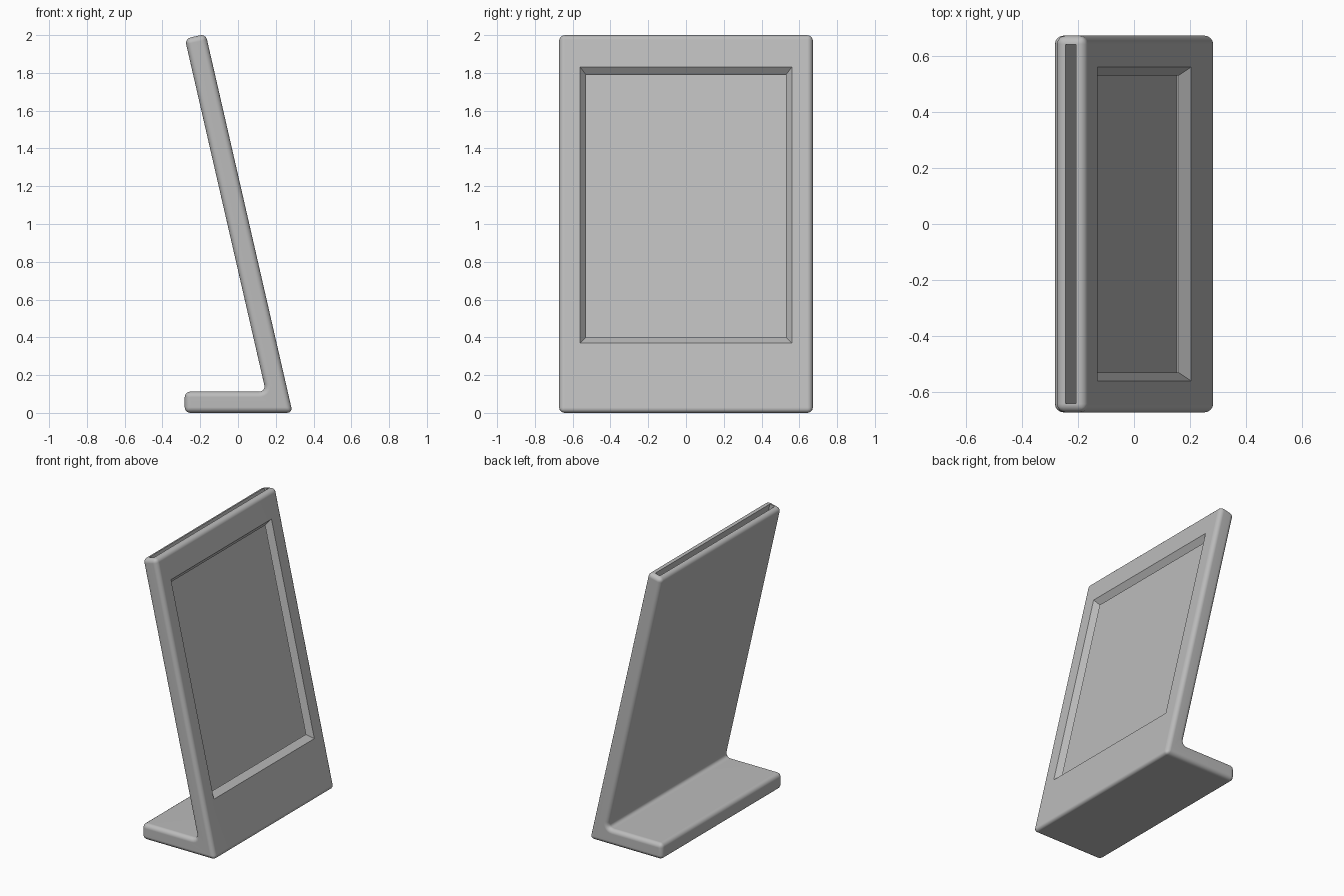
import bpy, bmesh
from mathutils import Vector

cube = bpy.data.objects.get("Cube")
if cube:
    bpy.data.objects.remove(cube, do_unlink=True)

HALF_WIDTH = 0.672
BASE = Vector((0.289, 0, 0))               # lower front corner of the panel
UP = Vector((-0.2235, 0, 0.9747))          # along the leaning panel
OUT = Vector((0.9747, 0, 0.2235))          # panel normal
THICK, LENGTH, FOOT = 0.113, 2.058, 0.113
WALL = THICK / 3                           # front wall, card slot and back wall
FILLET, STEPS = 0.04, 6

grey = bpy.data.materials.new("grey plastic")
grey.use_nodes = True
GREY = (0.5, 0.5, 0.5, 1)
grey.diffuse_color = GREY
grey.node_tree.nodes["Principled BSDF"].inputs["Base Color"].default_value = GREY


def on_panel(y, along, depth):
    """Point at a distance up the panel and a depth behind its face."""
    return BASE + UP * along - OUT * depth + Vector((0, y, 0))


def prism(name, ring_a, ring_b):
    """Closed solid joining two matching rings of points."""
    bm = bmesh.new()
    a = [bm.verts.new(p) for p in ring_a]
    b = [bm.verts.new(p) for p in ring_b]
    bm.faces.new(a)
    bm.faces.new(b[::-1])
    for i in range(len(a)):
        j = (i + 1) % len(a)
        bm.faces.new((a[i], b[i], b[j], a[j]))
    bmesh.ops.recalc_face_normals(bm, faces=bm.faces)
    mesh = bpy.data.meshes.new(name)
    bm.to_mesh(mesh)
    bm.free()
    mesh.materials.append(grey)
    obj = bpy.data.objects.new(name, mesh)
    bpy.context.collection.objects.link(obj)
    return obj


def panel_rect(half, low, high, depth):
    return [on_panel(y, s, depth) for y, s in
            ((-half, low), (half, low), (half, high), (-half, high))]


# Leaning panel and foot as one L-shaped profile with a filleted inner corner
top_back = on_panel(0, LENGTH, THICK)
inner = top_back - UP * ((top_back.z - FOOT) / UP.z)
start, end = inner + UP * FILLET, inner - Vector((FILLET, 0, 0))
fillet = [start.lerp(inner, t).lerp(inner.lerp(end, t), t)
          for t in (i / STEPS for i in range(STEPS + 1))]
profile = [BASE, on_panel(0, LENGTH, 0), top_back, *fillet,
           Vector((-0.282, 0, FOOT)), Vector((-0.282, 0, 0))]
side = Vector((0, HALF_WIDTH, 0))
stand = prism("photo_stand", [p - side for p in profile], [p + side for p in profile])

bevel = stand.modifiers.new("rounded edges", "BEVEL")
bevel.width = 0.03
bevel.segments = 4
bevel.limit_method = "ANGLE"
bevel.use_clamp_overlap = False

# Deep card slot, open at the top edge
slot = prism("slot_cutter", panel_rect(0.64, 0.28, LENGTH + 0.1, WALL),
             panel_rect(0.64, 0.28, LENGTH + 0.1, 2 * WALL))
# Window with sloping sides, cut through the front wall into the slot
window = prism("window_cutter", panel_rect(0.568, 0.37, 1.887, -0.01),
               panel_rect(0.52, 0.431, 1.834, 0.05))

for cutter in (slot, window):
    cutter.hide_render = True
    cut = stand.modifiers.new(cutter.name, "BOOLEAN")
    cut.operation = "DIFFERENCE"
    cut.solver = "EXACT"
    cut.object = cutter

# Apply the cuts, drop the cutters and smooth the rounded edges
bpy.ops.object.select_all(action="DESELECT")
bpy.context.view_layer.objects.active = stand
stand.select_set(True)
for name in [m.name for m in stand.modifiers]:
    bpy.ops.object.modifier_apply(modifier=name)
for cutter in (slot, window):
    bpy.data.objects.remove(cutter, do_unlink=True)
bpy.ops.object.shade_smooth_by_angle(angle=0.55)
weighted = stand.modifiers.new("clean shading", "WEIGHTED_NORMAL")
weighted.keep_sharp = True
